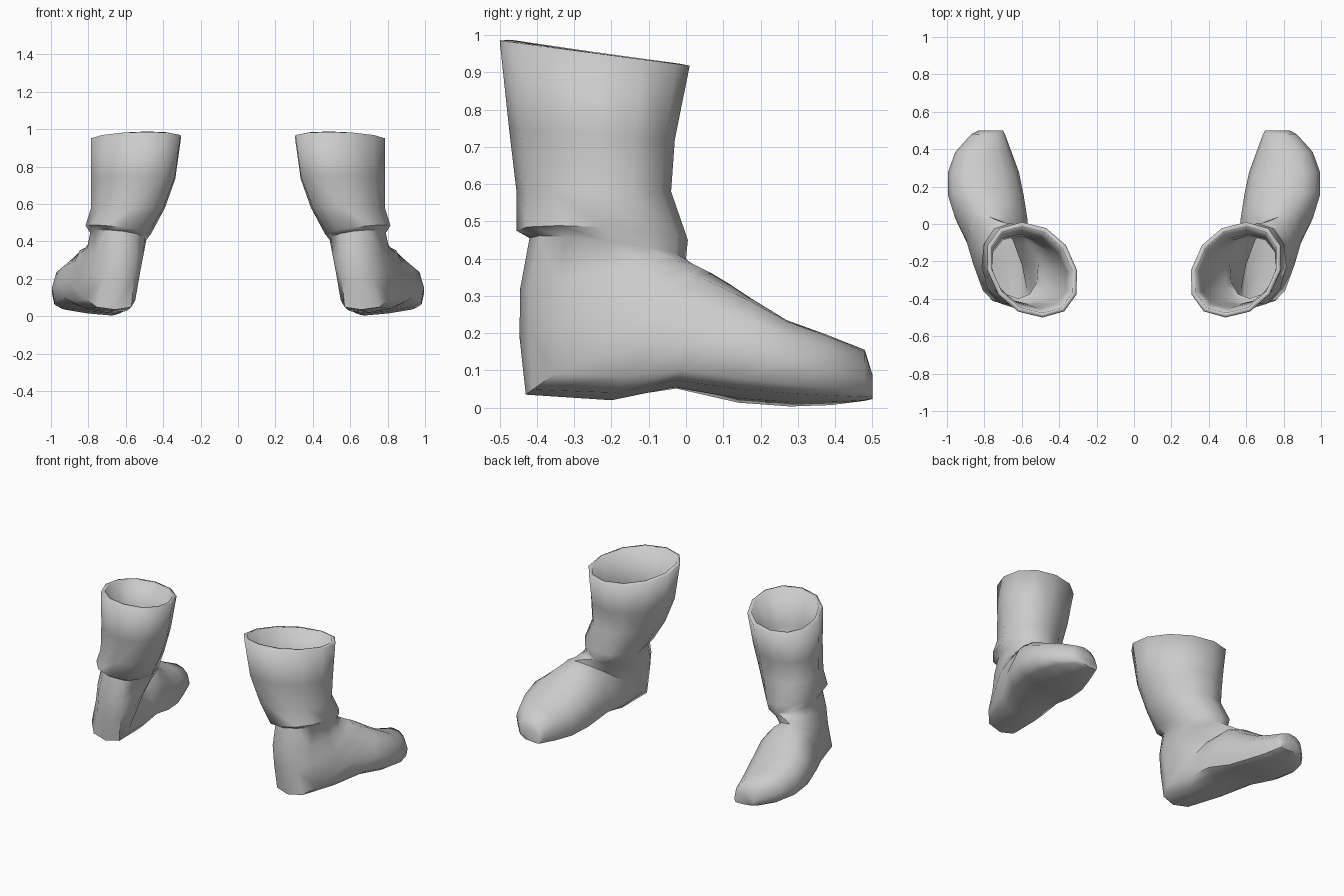
import bpy, bmesh
from math import sin, cos, pi, copysign

if "Cube" in bpy.data.objects:
    bpy.data.objects.remove(bpy.data.objects["Cube"])

leather = bpy.data.materials.new("grey leather")
leather.use_nodes = True
GREY = (0.6, 0.6, 0.6, 1)
leather.diffuse_color = GREY
leather.node_tree.nodes["Principled BSDF"].inputs["Base Color"].default_value = GREY

SIDES = 12

# Each ring: front/top (y, z), back/bottom (y, z), inner x, outer x, skew, tilt
SHAFT = [
    ((0.01, 0.918), (-0.50, 0.985), 0.305, 0.785, 0.055, 0),
    ((-0.03, 0.72), (-0.475, 0.75), 0.335, 0.785, 0.05, 0),
    ((-0.04, 0.58), (-0.455, 0.58), 0.39, 0.785, 0.03, 0),
    ((0.005, 0.45), (-0.455, 0.475), 0.465, 0.815, 0.02, 0.13),
    ((0.0, 0.40), (-0.42, 0.455), 0.49, 0.79, 0.02, 0.13),
]
FOOT = [
    ((0.005, 0.395), (-0.445, 0.32), 0.505, 0.805, 0.03, 0.05),
    ((0.02, 0.385), (-0.447, 0.19), 0.535, 0.83, 0.05, 0),
    ((0.04, 0.375), (-0.43, 0.035), 0.575, 0.86, 0.06, 0),
    ((0.07, 0.36), (-0.20, 0.02), 0.565, 0.90, 0.03, 0.06),
    ((0.12, 0.33), (-0.03, 0.055), 0.57, 0.955, 0.01, 0.08),
    ((0.18, 0.29), (0.14, 0.025), 0.59, 0.995, 0, 0.13),
    ((0.27, 0.235), (0.28, 0.015), 0.615, 0.995, 0, 0.13),
    ((0.38, 0.195), (0.39, 0.015), 0.655, 0.955, 0, 0.12),
    ((0.48, 0.155), (0.48, 0.02), 0.69, 0.87, 0, 0.08),
    ((0.50, 0.09), (0.50, 0.025), 0.70, 0.83, 0, 0.08),
]


def add_ring(bm, ring, waist, top_power, low_power):
    """Rounded section; waist sets how far up from the bottom it is widest."""
    front, back, inner, outer, skew, tilt = ring
    half = (outer - inner) / 2
    verts = []
    for i in range(SIDES):
        a = 2 * pi * i / SIDES
        power = top_power if i <= SIDES / 2 else low_power
        c, s = (copysign(abs(f) ** (2 / power), f) for f in (cos(a), sin(a)))
        up = waist + s * ((1 - waist) if s > 0 else waist)
        y, z = (b + (f - b) * up for f, b in zip(front, back))
        verts.append(bm.verts.new(((inner + outer) / 2 + half * c + skew * s,
                                   y, z + tilt * half * c)))
    return verts


# Boot skin lofted from the open rim down around the heel to the toe
bm = bmesh.new()
rings = [add_ring(bm, r, 0.5, 2.1, 2.1) for r in SHAFT]
rings += [add_ring(bm, r, 0.5, 2.2, 2.4) for r in FOOT[:2]]
rings += [add_ring(bm, r, 0.46, 2.2, 3.2) for r in FOOT[2:4]]
rings += [add_ring(bm, r, 0.38, 2.2, 4) for r in FOOT[4:]]
for upper, lower in zip(rings, rings[1:]):
    for i in range(SIDES):
        j = (i + 1) % SIDES
        bm.faces.new((upper[i], upper[j], lower[j], lower[i]))
bm.faces.new(rings[-1])
bmesh.ops.recalc_face_normals(bm, faces=bm.faces)
mesh = bpy.data.meshes.new("boots")
bm.to_mesh(mesh)
bm.free()
mesh.materials.append(leather)
boots = bpy.data.objects.new("boots", mesh)
bpy.context.collection.objects.link(boots)

# Wall thickness, then the opposite boot
wall = boots.modifiers.new("wall", "SOLIDIFY")
wall.thickness = 0.025
wall.offset = -1
pair = boots.modifiers.new("pair", "MIRROR")
pair.use_axis = (True, False, False)

bpy.context.view_layer.objects.active = boots
boots.select_set(True)
bpy.ops.object.shade_smooth_by_angle(angle=0.9)
